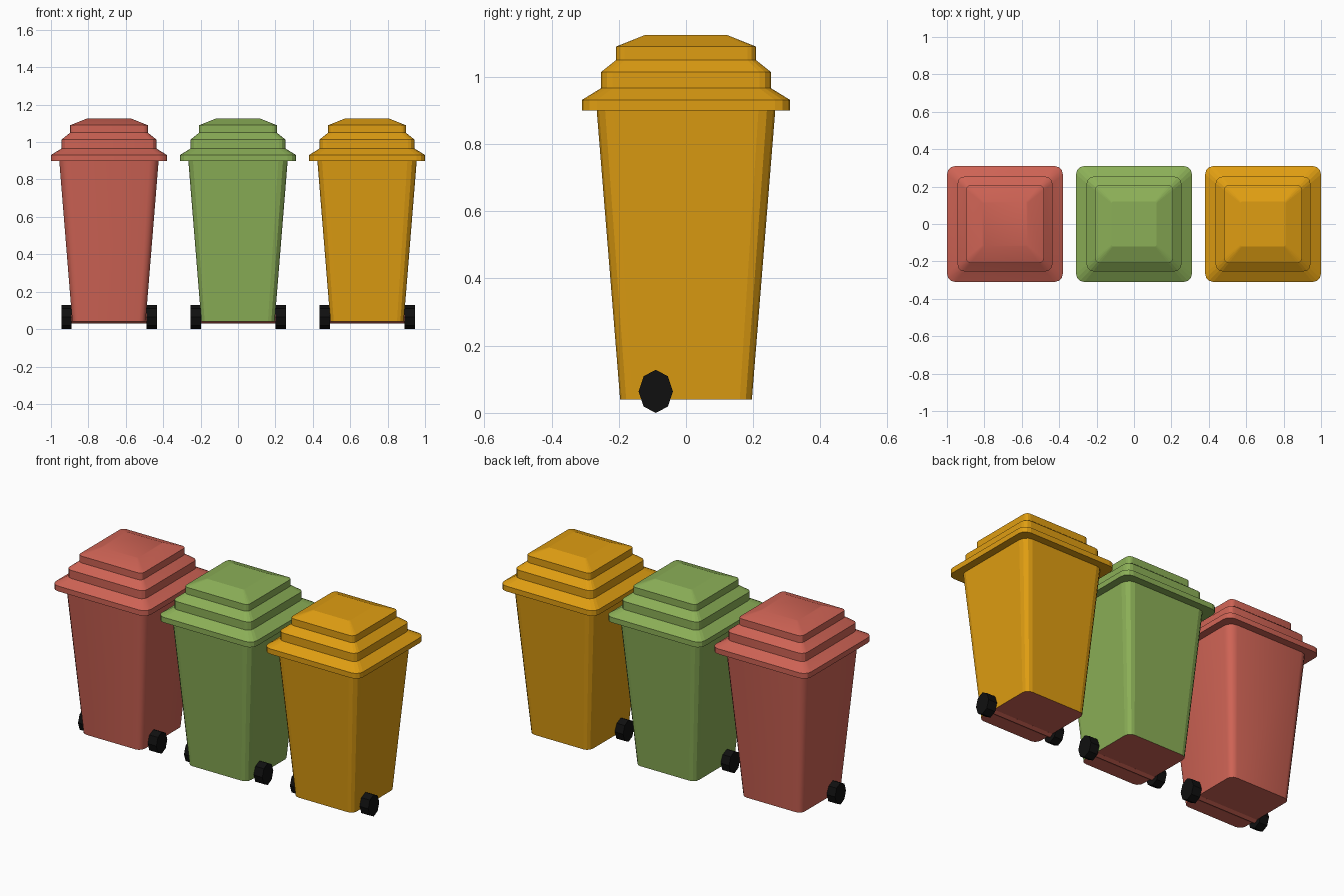
import bpy, bmesh, math
from mathutils import Matrix

if "Cube" in bpy.data.objects:
    bpy.data.objects.remove(bpy.data.objects["Cube"])


def material(name, rgb):
    m = bpy.data.materials.new(name)
    m.diffuse_color = (*rgb, 1)
    m.use_nodes = True
    m.node_tree.nodes["Principled BSDF"].inputs["Base Color"].default_value = m.diffuse_color
    return m


RED = material("brick_red", (0.62, 0.125, 0.09))
GREEN = material("leaf_green", (0.26, 0.43, 0.095))
YELLOW = material("amber_yellow", (0.74, 0.34, 0.006))
BLACK = material("tyre_black", (0.005, 0.005, 0.005))


def finish(bm, name, mats, loc, smooth=False):
    bmesh.ops.recalc_face_normals(bm, faces=bm.faces)
    me = bpy.data.meshes.new(name)
    bm.to_mesh(me)
    bm.free()
    ob = bpy.data.objects.new(name, me)
    bpy.context.collection.objects.link(ob)
    ob.location = loc
    for m in mats:
        me.materials.append(m)
    if smooth:
        bpy.ops.object.select_all(action='DESELECT')
        ob.select_set(True)
        bpy.context.view_layer.objects.active = ob
        bpy.ops.object.shade_smooth_by_angle(angle=math.radians(30))
    return ob


def rounded_square(half, r, z, seg=3):
    pts = []
    for q in range(4):
        a0 = q * math.pi / 2
        sx, sy = ((1, 1), (-1, 1), (-1, -1), (1, -1))[q]
        for i in range(seg + 1):
            a = a0 + i / seg * math.pi / 2
            pts.append((sx * (half - r) + r * math.cos(a),
                        sy * (half - r) + r * math.sin(a), z))
    return pts


def loft(sections):
    # stack of (half width, corner radius, height) joined by side walls and capped
    bm = bmesh.new()
    rings = [[bm.verts.new(p) for p in rounded_square(*s)] for s in sections]
    n = len(rings[0])
    for a, b in zip(rings, rings[1:]):
        for i in range(n):
            j = (i + 1) % n
            bm.faces.new((a[i], a[j], b[j], b[i]))
    bm.faces.new(rings[0][::-1])
    bm.faces.new(rings[-1])
    return bm


def cylinder_x(bm, sides, ry, rz, x0, x1):
    # cylinder along x with an elliptical section, a vertex at the top
    mat = (Matrix.Translation(((x0 + x1) / 2, 0, 0))
           @ Matrix.Diagonal((1, ry, rz, 1))
           @ Matrix.Rotation(math.pi / 2, 4, 'Y'))
    bmesh.ops.create_cone(bm, cap_ends=True, segments=sides, radius1=1,
                          radius2=1, depth=x1 - x0, matrix=mat)


LID = [(0.31, 0.045, 0.90), (0.31, 0.045, 0.931), (0.253, 0.035, 0.966),
       (0.253, 0.035, 1.014), (0.208, 0.025, 1.05), (0.208, 0.025, 1.09),
       (0.12, 0.008, 1.125)]

for label, x, mat in (("red", -0.69, RED), ("green", 0, GREEN), ("yellow", 0.69, YELLOW)):
    smooth = label == "red"
    # tapered body with a red underside
    body = finish(loft([(0.196, 0.036, 0.04), (0.266, 0.05, 0.905)]),
                  label + "_bin_body", [mat, RED], (x, 0, 0), smooth)
    for f in body.data.polygons:
        f.material_index = 1 if f.normal.z < -0.9 else 0
    # stepped lid
    finish(loft(LID), label + "_bin_lid", [mat], (x, 0, 0), smooth)
    # axle peeking out below the body
    bm = bmesh.new()
    cylinder_x(bm, 8, 0.03, 0.034, -0.21, 0.21)
    finish(bm, label + "_bin_axle", [RED], (x, -0.09, 0.064))
    # pair of eight-sided wheels
    bm = bmesh.new()
    for x0, x1 in ((-0.253, -0.199), (0.201, 0.257)):
        cylinder_x(bm, 8, 0.051, 0.064, x0, x1)
    finish(bm, label + "_bin_wheels", [BLACK], (x, -0.09, 0.064))
